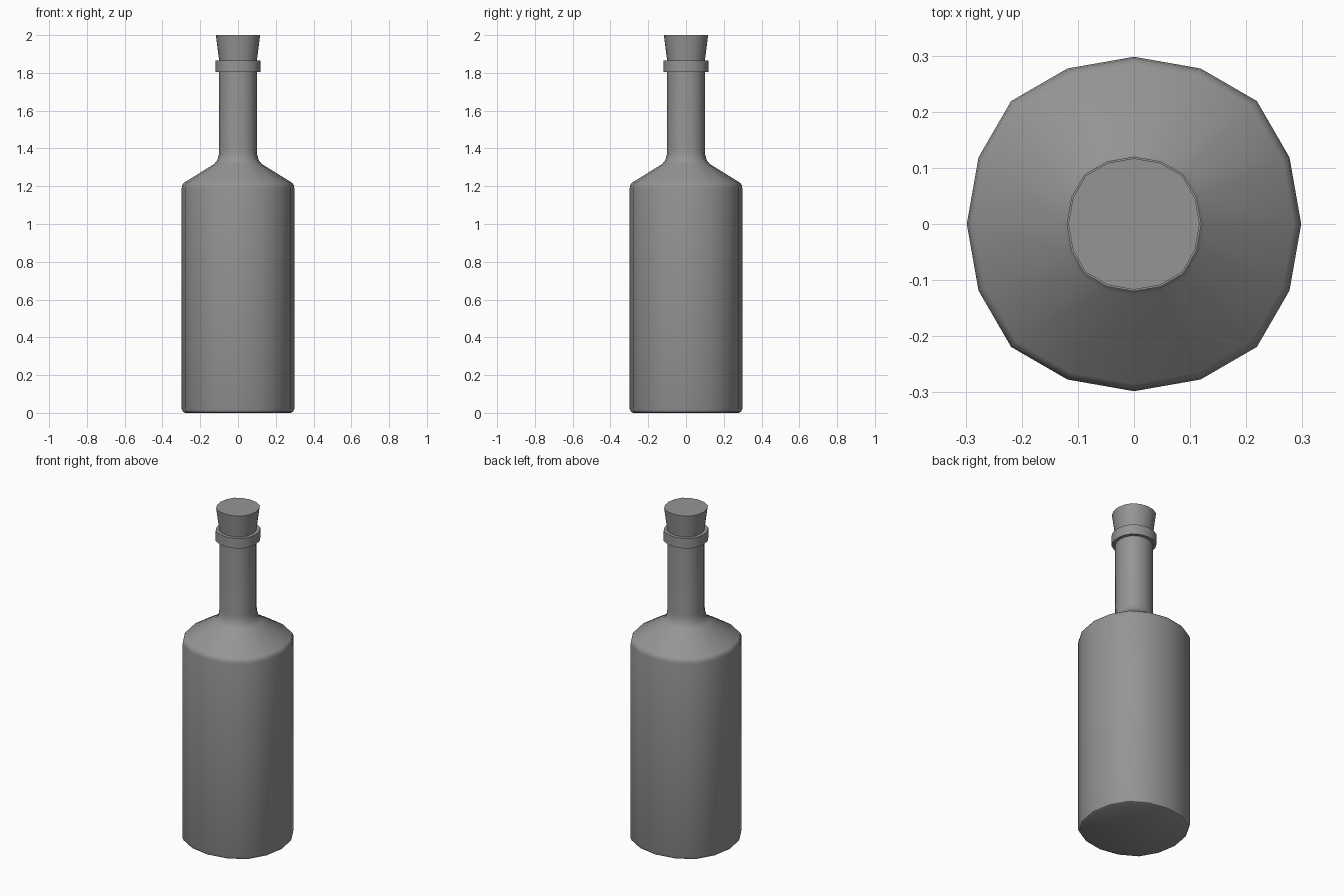
import bpy, bmesh, math

if "Cube" in bpy.data.objects:
    bpy.data.objects.remove(bpy.data.objects["Cube"])

# Slightly squared 16-sided cross-section: one quarter, turned four times
QUARTER = [(1.0, 0.0), (0.93, 0.398), (0.735, 0.735), (0.398, 0.93)]
SECTION = []
for turn in range(4):
    c, s = round(math.cos(turn * math.pi / 2)), round(math.sin(turn * math.pi / 2))
    SECTION += [(x * c - y * s, x * s + y * c) for x, y in QUARTER]
SIDES = len(SECTION)

GREY = bpy.data.materials.new("dark_grey")
GREY.diffuse_color = (0.3, 0.3, 0.3, 1.0)
GREY.use_nodes = True
GREY.node_tree.nodes["Principled BSDF"].inputs["Base Color"].default_value = GREY.diffuse_color


def lathe(name, profile):
    """Sweep the section along (radius, height) points and cap both ends."""
    bm = bmesh.new()
    rings = [[bm.verts.new((r * x, r * y, z)) for x, y in SECTION] for r, z in profile]
    for a, b in zip(rings, rings[1:]):
        for i in range(SIDES):
            j = (i + 1) % SIDES
            bm.faces.new((a[i], a[j], b[j], b[i]))
    bm.faces.new(rings[0][::-1])
    bm.faces.new(rings[-1])
    bmesh.ops.recalc_face_normals(bm, faces=bm.faces)
    mesh = bpy.data.meshes.new(name)
    bm.to_mesh(mesh)
    bm.free()
    mesh.materials.append(GREY)
    obj = bpy.data.objects.new(name, mesh)
    bpy.context.collection.objects.link(obj)
    bpy.ops.object.select_all(action='DESELECT')
    obj.select_set(True)
    bpy.context.view_layer.objects.active = obj
    bpy.ops.object.shade_smooth_by_angle(angle=math.radians(40))
    return obj


# Bottle: body, sloped shoulder, flared neck base, neck and lip
lathe("bottle", [
    (0.28, 0.0), (0.292, 0.006), (0.298, 0.022),
    (0.298, 1.19), (0.295, 1.207), (0.285, 1.219),
    (0.127, 1.317), (0.11, 1.337), (0.102, 1.365), (0.10, 1.39),
    (0.10, 1.805), (0.12, 1.805), (0.12, 1.865), (0.098, 1.865),
])

# Tapered stopper seated in the mouth
lathe("cork", [(0.098, 1.85), (0.10, 1.865), (0.117, 2.0)])
